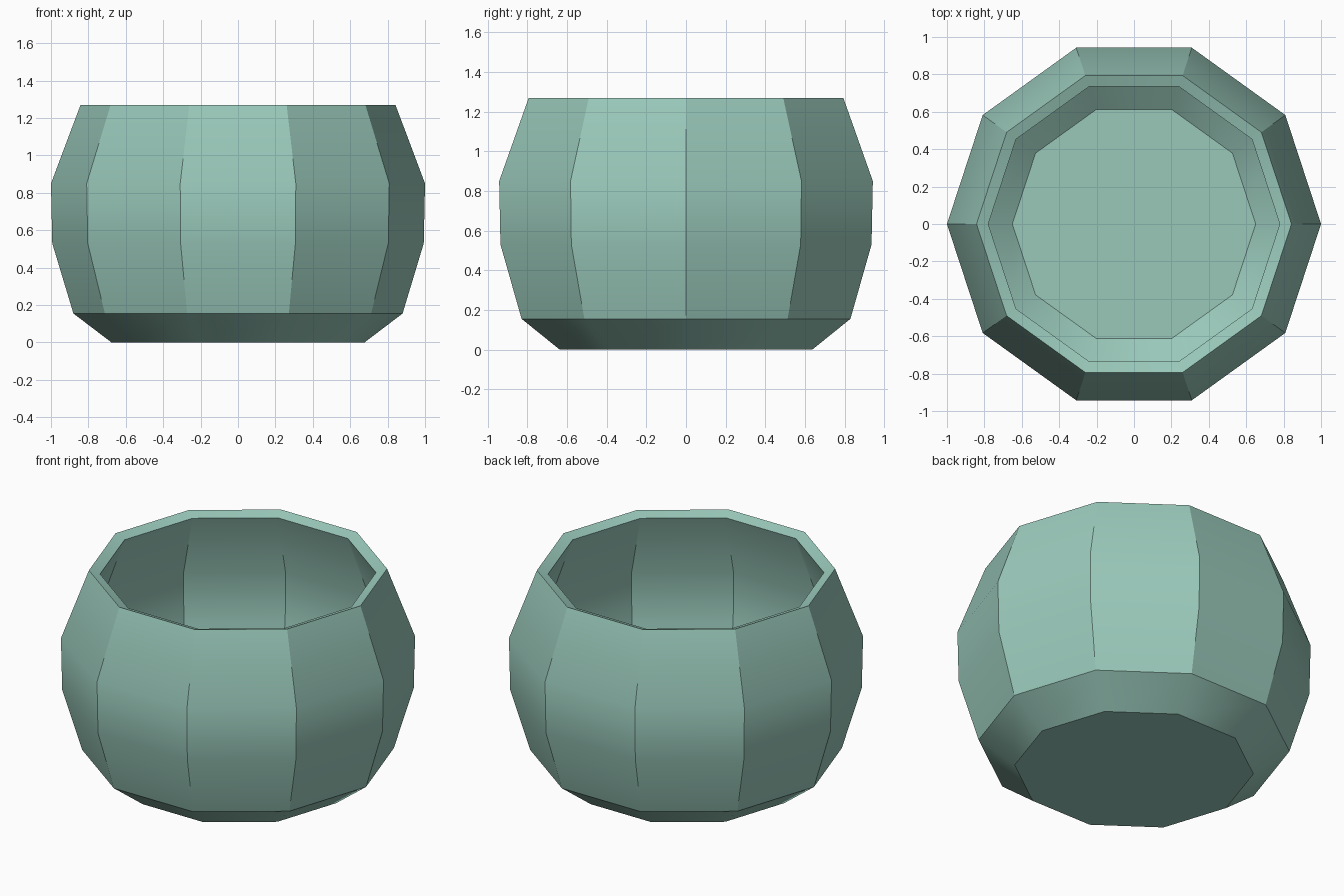
import bpy, bmesh, math

if "Cube" in bpy.data.objects:
    bpy.data.objects.remove(bpy.data.objects["Cube"])

SIDES = 10
# Outer profile: (radius, height)
PROFILE = [(0.676, 0.0), (0.88, 0.155), (0.993, 0.53), (1.0, 0.85), (0.842, 1.27)]

mat = bpy.data.materials.new("sage_green")
mat.diffuse_color = (0.32, 0.58, 0.49, 1)
mat.use_nodes = True
mat.node_tree.nodes["Principled BSDF"].inputs["Base Color"].default_value = mat.diffuse_color

# Bowl skin: ten-sided rings joined by quads, closed at the bottom
bm = bmesh.new()
rings = []
for r, z in PROFILE:
    rings.append([bm.verts.new((r * math.cos(i * math.tau / SIDES),
                                r * 0.991 * math.sin(i * math.tau / SIDES), z))
                  for i in range(SIDES)])
for low, high in zip(rings, rings[1:]):
    for i in range(SIDES):
        j = (i + 1) % SIDES
        bm.faces.new((low[i], low[j], high[j], high[i]))
bm.faces.new(rings[0][::-1])

mesh = bpy.data.meshes.new("bowl")
bm.to_mesh(mesh)
bm.free()
mesh.materials.append(mat)
bowl = bpy.data.objects.new("bowl", mesh)
bpy.context.collection.objects.link(bowl)
bpy.context.view_layer.objects.active = bowl
bowl.select_set(True)

# Wall thickness, grown inwards so the rim tilts slightly in
wall = bowl.modifiers.new("wall", "SOLIDIFY")
wall.thickness = 0.064
wall.offset = -1
wall.use_even_offset = True
bpy.ops.object.modifier_apply(modifier=wall.name)

bpy.ops.object.shade_smooth_by_angle(angle=math.radians(30))
